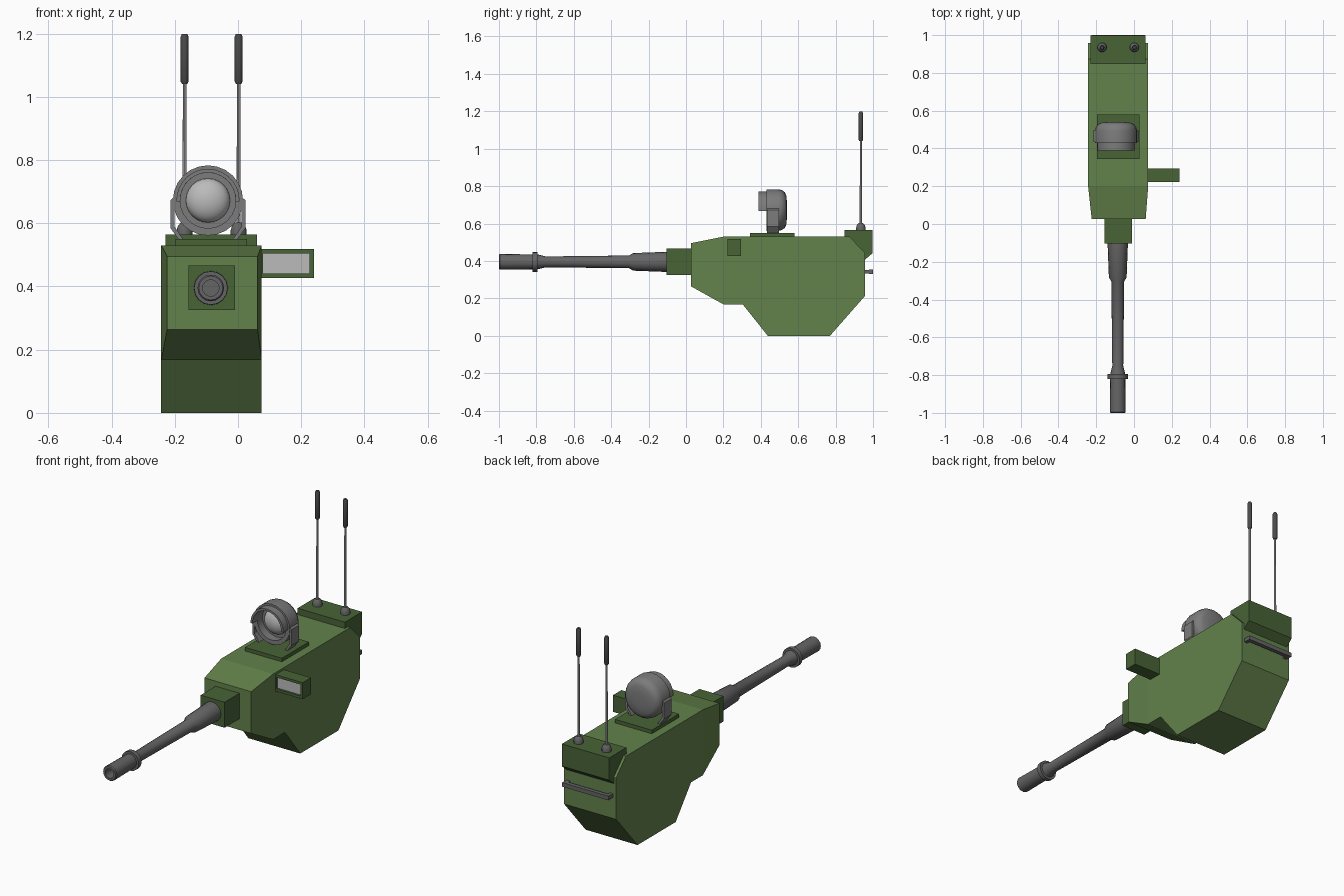
import bpy, bmesh
from math import cos, sin, pi, radians

if "Cube" in bpy.data.objects:
    bpy.data.objects.remove(bpy.data.objects["Cube"])


def mat(name, r, g, b):
    m = bpy.data.materials.new(name)
    m.diffuse_color = (r, g, b, 1)
    m.use_nodes = True
    m.node_tree.nodes["Principled BSDF"].inputs["Base Color"].default_value = m.diffuse_color
    return m


GREEN = mat("green", 0.125, 0.225, 0.07)
DARK_GREEN = mat("dark_green", 0.065, 0.125, 0.037)
STEEL = mat("gun_grey", 0.13, 0.13, 0.13)
HEAD = mat("sight_grey", 0.2, 0.2, 0.2)
BLACK = mat("dark_grey", 0.07, 0.07, 0.07)
LIGHT = mat("light_grey", 0.5, 0.5, 0.5)


def finish(name, bm, *mats, smooth=False):
    bmesh.ops.remove_doubles(bm, verts=bm.verts, dist=1e-5)
    bmesh.ops.recalc_face_normals(bm, faces=bm.faces)
    if smooth:
        for f in bm.faces:
            f.smooth = True
        for e in bm.edges:
            e.smooth = e.calc_face_angle(0) < radians(35)
    me = bpy.data.meshes.new(name)
    bm.to_mesh(me)
    bm.free()
    for m in mats:
        me.materials.append(m)
    ob = bpy.data.objects.new(name, me)
    bpy.context.collection.objects.link(ob)
    return ob


def prism(name, pts, lo, hi, m, axis="x"):
    """Extrude a profile: (y, z) along x, or (x, z) along y."""
    bm = bmesh.new()
    ends = []
    for t in (lo, hi):
        ends.append([bm.verts.new((t, a, b) if axis == "x" else (a, t, b)) for a, b in pts])
        bm.faces.new(ends[-1])
    for i in range(len(pts)):
        j = (i + 1) % len(pts)
        bm.faces.new((ends[0][i], ends[0][j], ends[1][j], ends[1][i]))
    return finish(name, bm, m)


def box(name, x0, x1, y0, y1, z0, z1, m):
    return prism(name, [(y0, z0), (y1, z0), (y1, z1), (y0, z1)], x0, x1, m)


def lathe(name, prof, centre, m, axis="y", n=16, arc=None):
    """Revolve (radius, position) points; with arc, sweep a closed section."""
    bm = bmesh.new()
    cx, cy, cz = centre
    a0, a1 = arc or (0, 2 * pi)
    rings = []
    for i in range(n + 1):
        a = a0 + (a1 - a0) * i / n
        c, s = cos(a), sin(a)
        rings.append([bm.verts.new((cx + r * c, cy + t, cz + r * s) if axis == "y"
                                   else (cx + r * c, cy + r * s, cz + t)) for r, t in prof])
    k = len(prof)
    for p, q in zip(rings, rings[1:]):
        for i in range(k if arc else k - 1):
            j = (i + 1) % k
            vs = [p[i], p[j], q[j], q[i]]
            if prof[i][0] == 0:
                vs = vs[:3]
            elif prof[j][0] == 0:
                vs = [p[i], p[j], q[i]]
            bm.faces.new(vs)
    if arc:
        bm.faces.new(rings[0])
        bm.faces.new(rings[-1])
    return finish(name, bm, m, smooth=True)


# Hull: slab profile with a narrowed nose
L, R = -0.243, 0.075
slab = [(0.20, 0.53), (0.873, 0.53), (0.958, 0.443), (0.958, 0.214),
        (0.77, 0), (0.437, 0), (0.303, 0.168), (0.20, 0.168)]
bm = bmesh.new()
sides, noses = [], []
for x, nx in ((L, -0.224), (R, 0.062)):
    s = [bm.verts.new((x, y, z)) for y, z in slab]
    nose = [bm.verts.new((nx, 0.027, 0.264)), bm.verts.new((nx, 0.027, 0.495))]
    bm.faces.new(s)
    bm.faces.new((s[-1], nose[0], nose[1], s[0]))
    sides.append(s + nose)
for i in range(10):
    j = (i + 1) % 10
    bm.faces.new((sides[0][i], sides[0][j], sides[1][j], sides[1][i]))
finish("turret_hull", bm, GREEN)

# Rear antenna box and grab rail
prism("rear_box", [(0.848, 0.565), (0.998, 0.565), (0.998, 0.442), (0.958, 0.408),
                   (0.95, 0.44), (0.868, 0.525), (0.848, 0.525)], -0.229, 0.06, DARK_GREEN)
box("rear_rail", -0.225, 0.058, 0.978, 1.0, 0.33, 0.353, STEEL)
for i, x in enumerate((-0.225, 0.038)):
    box(f"rail_bracket_{i + 1}", x, x + 0.02, 0.95, 0.985, 0.332, 0.351, STEEL)

# Gun mantlet and barrel
GX, GZ = -0.086, 0.395
box("gun_mantlet", -0.156, -0.010, -0.103, 0.03, 0.326, 0.467, DARK_GREEN)
lathe("gun_barrel", [(0, -0.10), (0.054, -0.10), (0.047, -0.282), (0.034, -0.305),
                     (0.029, -0.75), (0.04, -0.795), (0.053, -0.795), (0.053, -0.82),
                     (0.04, -0.82), (0.042, -0.995), (0.038, -1.0), (0.026, -1.0),
                     (0.026, -0.9), (0, -0.9)], (GX, 0, GZ), STEEL)

# Side periscope with recessed window
bm = bmesh.new()
bmesh.ops.create_cube(bm, size=1)
for v in bm.verts:
    v.co.x = 0.065 if v.co.x < 0 else 0.24
    v.co.y = 0.222 if v.co.y < 0 else 0.295
    v.co.z = 0.426 if v.co.z < 0 else 0.518
bm.normal_update()
pane = next(f for f in bm.faces if f.normal.y < -0.9)
bmesh.ops.inset_region(bm, faces=[pane], thickness=0.02)
hole = bmesh.ops.extrude_discrete_faces(bm, faces=[pane])["faces"][0]
for v in hole.verts:
    v.co.y += 0.012
hole.material_index = 1
finish("side_periscope", bm, DARK_GREEN, LIGHT)

# Sight: base plate, housing, hood, lens, yoke
SX, SZ = -0.095, 0.672
box("sight_base", -0.197, 0.028, 0.343, 0.58, 0.525, 0.55, DARK_GREEN)
lathe("sight_housing", [(0, 0.475), (0.088, 0.475), (0.088, 0.43), (0.111, 0.43),
                        (0.111, 0.495), (0.107, 0.512), (0.096, 0.528), (0.078, 0.536),
                        (0.04, 0.54), (0, 0.541)], (SX, 0, SZ), HEAD, n=24)
lathe("sight_hood", [(0.088, 0.388), (0.1, 0.388), (0.1, 0.44), (0.088, 0.44)],
      (SX, 0, SZ), HEAD, n=14, arc=(-0.04, pi + 0.04))
lathe("sight_lens", [(0.07 * sin(pi * i / 16), 0.475 - 0.045 * cos(pi * i / 16))
                     for i in range(9)], (SX, 0, SZ), LIGHT, n=24)
for side, s in (("left", -1), ("right", 1)):
    arm = [(0.107, 0.683), (0.119, 0.672), (0.119, 0.585), (0.09, 0.545),
           (0.076, 0.545), (0.106, 0.59)]
    prism(f"sight_yoke_{side}", [(SX + s * a, z) for a, z in arm], 0.433, 0.497, HEAD, "y")

# Twin antennas
for i, x in enumerate((-0.169, 0.002)):
    c = (x, 0.935, 0)
    lathe(f"antenna_foot_{i + 1}", [(0.025, 0.56), (0.025, 0.578), (0.021, 0.592),
                                    (0.012, 0.602), (0, 0.603)], c, STEEL, "z", 12)
    lathe(f"antenna_rod_{i + 1}", [(0.0065, 0.595), (0.0055, 1.05)], c, LIGHT, "z", 8)
    lathe(f"antenna_tip_{i + 1}", [(0, 1.04), (0.008, 1.04), (0.0125, 1.048), (0.0125, 1.19),
                                   (0.009, 1.198), (0, 1.198)], c, BLACK, "z", 10)
